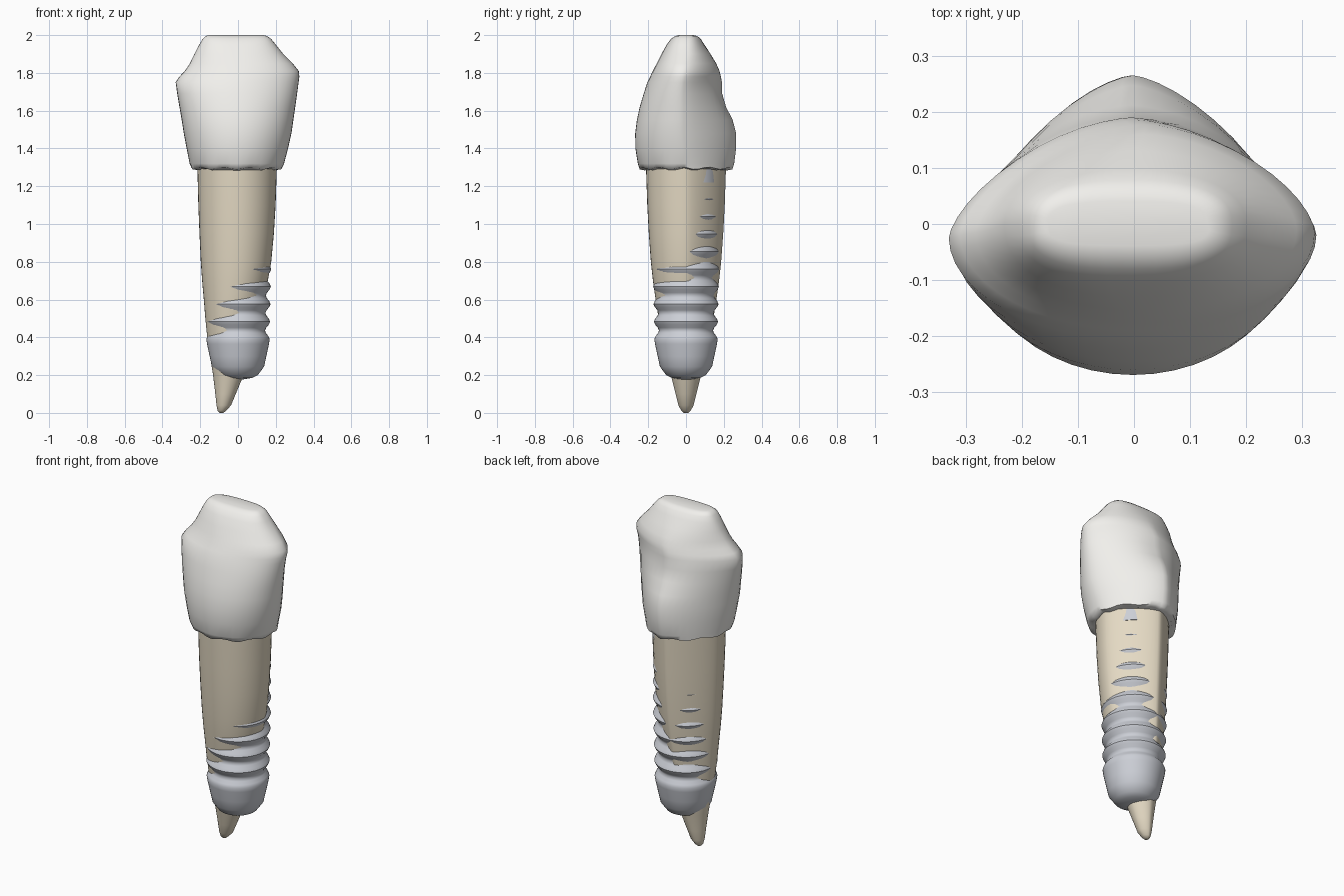
import bpy, bmesh, math

SEG = 48


def material(name, rgb):
    m = bpy.data.materials.new(name)
    m.diffuse_color = (*rgb, 1)
    return m


def ring(z, xl, xr, yf, yb, cy, pf, pb):
    """Lopsided superellipse: rounded front (power pf), pointed back (power pb)."""
    pts = []
    cx = (xl + xr) / 2
    a = (xr - xl) / 2
    for i in range(SEG):
        t = 2 * math.pi * i / SEG
        c, s = math.cos(t), math.sin(t)
        e = 2 / (pb if s > 0 else pf)
        b = (yb - cy) if s > 0 else (cy - yf)
        x = cx + a * math.copysign(abs(c) ** e, c)
        y = cy + b * math.copysign(abs(s) ** e, s)
        pts.append((x, y, z))
    return pts


def loft(name, rings, mat, angle=50):
    bm = bmesh.new()
    loops = [[bm.verts.new(p) for p in r] for r in rings]
    for lo, hi in zip(loops, loops[1:]):
        for i in range(SEG):
            j = (i + 1) % SEG
            bm.faces.new((lo[i], lo[j], hi[j], hi[i]))
    bm.faces.new(loops[0][::-1])
    bm.faces.new(loops[-1])
    me = bpy.data.meshes.new(name)
    bm.to_mesh(me)
    bm.free()
    ob = bpy.data.objects.new(name, me)
    bpy.context.collection.objects.link(ob)
    me.materials.append(mat)
    bpy.ops.object.select_all(action='DESELECT')
    ob.select_set(True)
    bpy.context.view_layer.objects.active = ob
    bpy.ops.object.shade_smooth_by_angle(angle=math.radians(angle))
    return ob


enamel = material("enamel", (0.88, 0.87, 0.84))
dentine = material("dentine", (0.78, 0.70, 0.55))
titanium = material("titanium", (0.60, 0.62, 0.67))

# Crown: z, left, right, front, back, centre y, front power, back power
crown_rows = [
    (1.290, -.220, .205, -.220, .220, -.01, 2.0, 1.6),
    (1.295, -.248, .235, -.245, .245, -.01, 2.0, 1.6),
    (1.32, -.256, .244, -.255, .255, -.02, 2.0, 1.55),
    (1.40, -.272, .265, -.268, .265, -.02, 2.0, 1.5),
    (1.48, -.287, .283, -.269, .265, -.03, 2.0, 1.47),
    (1.55, -.298, .293, -.260, .250, -.03, 2.0, 1.47),
    (1.62, -.310, .303, -.245, .226, -.03, 2.0, 1.5),
    (1.69, -.322, .313, -.224, .207, -.03, 2.0, 1.5),
    (1.75, -.330, .321, -.205, .195, -.025, 1.95, 1.5),
    (1.78, -.310, .325, -.190, .187, -.02, 1.95, 1.55),
    (1.81, -.282, .322, -.176, .178, -.015, 2.0, 1.6),
    (1.85, -.255, .290, -.155, .160, -.01, 2.1, 1.7),
    (1.90, -.231, .240, -.130, .130, 0, 2.3, 1.9),
    (1.95, -.205, .200, -.102, .097, 0, 2.6, 2.2),
    (1.98, -.187, .175, -.080, .078, 0, 2.9, 2.5),
    (1.995, -.172, .155, -.058, .060, 0, 3.2, 2.8),
    (2.00, -.155, .135, -.038, .040, 0, 3.5, 3.0),
]
crown_rings = []
for k, row in enumerate(crown_rows):
    pts = []
    for i, (x, y, z) in enumerate(ring(*row)):
        # shallow hollow in the back, slightly wavy gum line
        if y > 0:
            y -= .018 * math.exp(-(x / .09) ** 2 - ((z - 1.66) / .08) ** 2)
        if k < 2:
            z += .006 * math.cos(10 * 2 * math.pi * i / SEG)
        pts.append((x, y, z))
    crown_rings.append(pts)
loft("crown", crown_rings, enamel, 60)

# Root: z, left, right, half depth
root_rows = [
    (0.0, -.098, -.078, .012), (.012, -.108, -.062, .025),
    (.04, -.114, -.037, .040), (.10, -.120, -.012, .055),
    (.20, -.132, .030, .080), (.30, -.148, .060, .103),
    (.40, -.163, .085, .126), (.50, -.173, .110, .145),
    (.60, -.181, .135, .161), (.70, -.190, .158, .175),
    (.80, -.197, .176, .186), (.95, -.204, .190, .197),
    (1.10, -.210, .199, .205), (1.34, -.216, .207, .213),
]
loft("root", [ring(z, l, r, -d, d, 0, 2.0, 1.42 if z > .3 else 1.7)
              for z, l, r, d in root_rows], dentine)

# Implant screw: tapered foot, nine rounded threads, plain collar
profile = [(.178, .03), (.185, .075), (.20, .105), (.245, .138), (.30, .150), (.365, .164)]
PITCH = .0927
for n in range(9):
    for f in (0, .17, .34, .5, .66, .83):
        z = .39 + PITCH * (n + f)
        crest = min(.168 + .022 * (z - .39), .177)
        profile.append((z, crest - .026 * (.5 - .5 * math.cos(2 * math.pi * f))))
profile += [(1.215, .160), (1.22, .180), (1.34, .180)]
loft("implant_screw", [ring(z, -r, r, -r, r, 0, 2, 2) for z, r in profile], titanium, 45)
